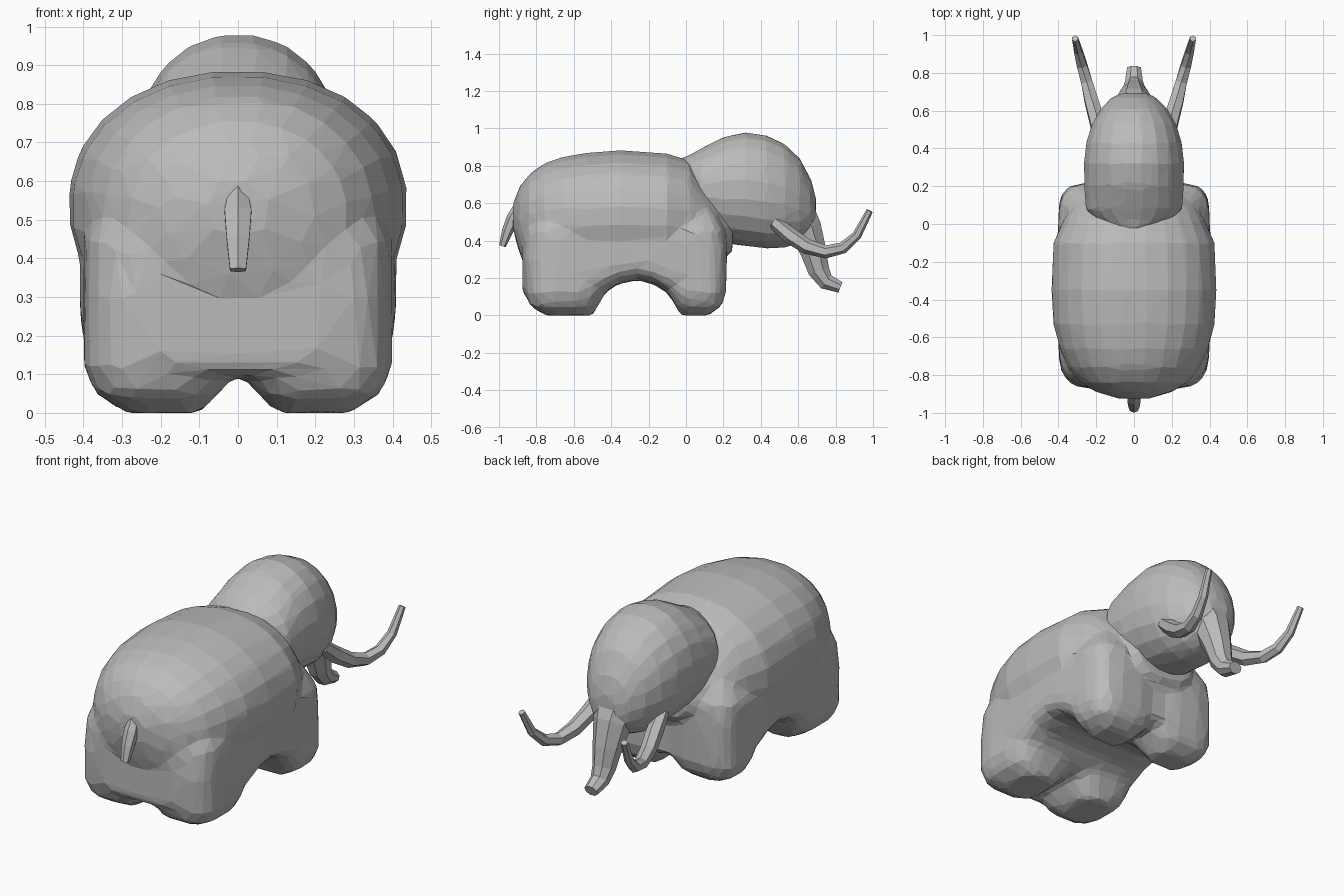
import bpy, bmesh, math
from mathutils import Vector

if "Cube" in bpy.data.objects:
    bpy.data.objects.remove(bpy.data.objects["Cube"])

# One plain grey for the whole animal
grey = bpy.data.materials.new("Stone grey")
grey.use_nodes = True
colour = (0.5, 0.5, 0.5, 1)
grey.diffuse_color = colour
grey.node_tree.nodes["Principled BSDF"].inputs["Base Color"].default_value = colour


def loft(bm, rings, sides, power=2.0):
    """Skin rings of (centre, half-axis u, half-axis v) with capped ends."""
    loops = []
    for centre, u, v in rings:
        loop = []
        for i in range(sides):
            a = 2 * math.pi * (i + 0.5) / sides
            c, s = math.cos(a), math.sin(a)
            c = math.copysign(abs(c) ** (2 / power), c)
            s = math.copysign(abs(s) ** (2 / power), s)
            loop.append(bm.verts.new(centre + u * c + v * s))
        loops.append(loop)
    for a, b in zip(loops, loops[1:]):
        for i in range(sides):
            j = (i + 1) % sides
            bm.faces.new((a[i], a[j], b[j], b[i]))
    bm.faces.new(loops[0][::-1])
    bm.faces.new(loops[-1])


def lengthwise(stations):
    """Upright rings from (y, bottom, top, half width)."""
    return [(Vector((0, y, (lo + hi) / 2)), Vector((w, 0, 0)),
             Vector((0, 0, (hi - lo) / 2))) for y, lo, hi, w in stations]


def level(stations, side):
    """Flat rings from (z, inner x, outer x, back y, front y)."""
    return [(Vector((side * (x0 + x1) / 2, (y0 + y1) / 2, z)),
             Vector(((x1 - x0) / 2, 0, 0)), Vector((0, (y1 - y0) / 2, 0)))
            for z, x0, x1, y0, y1 in stations]


def along(path):
    """Rings square to a path of (x, y, z, half width, half depth)."""
    pts = [Vector(p[:3]) for p in path]
    rings = []
    for i, p in enumerate(path):
        t = (pts[min(i + 1, len(pts) - 1)] - pts[max(i - 1, 0)]).normalized()
        v = t.cross(Vector((1, 0, 0))).normalized()
        rings.append((pts[i], v.cross(t) * p[3], v * p[4]))
    return rings


def finish(bm, name):
    bmesh.ops.recalc_face_normals(bm, faces=bm.faces)
    mesh = bpy.data.meshes.new(name)
    bm.to_mesh(mesh)
    bm.free()
    mesh.materials.append(grey)
    obj = bpy.data.objects.new(name, mesh)
    bpy.context.collection.objects.link(obj)
    return obj


def facet(obj, voxel, smoothing, ratio):
    """Fuse overlapping volumes, then cut down to broad flat facets."""
    fuse = obj.modifiers.new("Fuse", 'REMESH')
    fuse.mode = 'VOXEL'
    fuse.voxel_size = voxel
    soft = obj.modifiers.new("Soften", 'SMOOTH')
    soft.factor = 0.5
    soft.iterations = smoothing
    cut = obj.modifiers.new("Facets", 'DECIMATE')
    cut.ratio = ratio


# Body, with the flanks running straight down into four stout legs
bm = bmesh.new()
loft(bm, lengthwise([
    (-.925, .46, .6, .08), (-.89, .33, .69, .2), (-.84, .25, .755, .285),
    (-.76, .2, .815, .35), (-.66, .19, .85, .395), (-.53, .19, .872, .43),
    (-.35, .19, .886, .44), (-.1, .19, .868, .43), (.02, .2, .83, .375),
    (.1, .24, .73, .33), (.17, .28, .65, .27), (.25, .34, .56, .18)]), 24, 2.15)
# Lower flanks, arched between the front and hind legs
loft(bm, lengthwise([
    (-.875, .12, .45, .22), (-.85, .1, .48, .31), (-.8, .095, .51, .37),
    (-.7, .095, .53, .395), (-.5, .095, .53, .405), (-.43, .125, .53, .408),
    (-.36, .168, .53, .41), (-.26, .188, .53, .41), (-.17, .165, .53, .41),
    (-.09, .115, .53, .408), (.03, .095, .5, .4), (.14, .1, .47, .39),
    (.2, .12, .44, .35)]), 32, 5)
hind = [(0, .1, .29, -.75, -.5), (.05, .05, .37, -.835, -.47),
        (.12, -.01, .4, -.86, -.43), (.3, -.02, .4, -.872, -.35),
        (.45, -.02, .4, -.85, -.32), (.58, .05, .34, -.78, -.4)]
fore = [(0, .1, .29, -.03, .12), (.05, .05, .37, -.055, .19),
        (.12, -.01, .4, -.1, .215), (.3, -.02, .4, -.2, .22),
        (.45, -.02, .4, -.2, .215), (.55, .05, .34, -.15, .16)]
for leg in (hind, fore):
    for side in (-1, 1):
        loft(bm, level(leg, side), 24, 3.2)
facet(finish(bm, "body_and_legs"), .02, 5, .045)

# Domed head, blunt at the nape
bm = bmesh.new()
loft(bm, lengthwise([
    (-.03, .6, .84, .12), (.03, .52, .865, .215), (.08, .45, .895, .258),
    (.2, .385, .957, .266), (.32, .368, .982, .268), (.43, .355, .965, .256),
    (.53, .36, .918, .225), (.61, .385, .84, .178), (.67, .43, .725, .12),
    (.695, .5, .63, .06)]), 20, 2.1)
facet(finish(bm, "head"), .02, 2, .055)

# Tapering trunk
bm = bmesh.new()
loft(bm, along([
    (0, .56, .57, .14, .13), (0, .64, .46, .1, .095), (0, .682, .34, .077, .075),
    (0, .71, .24, .06, .062), (0, .75, .18, .05, .048), (0, .825, .15, .04, .032)]), 8)
finish(bm, "trunk")

# Curved tusks
for side, label in ((1, "left"), (-1, "right")):
    bm = bmesh.new()
    loft(bm, along([
        (side * x, y, z, r, r) for x, y, z, r in (
            (.185, .47, .5, .037), (.2, .56, .425, .044), (.225, .65, .367, .041),
            (.25, .75, .34, .035), (.275, .84, .362, .031), (.295, .915, .43, .025),
            (.312, .982, .56, .018))]), 6)
    finish(bm, label + "_tusk")

# Short tail
bm = bmesh.new()
loft(bm, along([(0, -.88, .6, .02, .03), (0, -.925, .52, .04, .035),
                (0, -.955, .45, .034, .03), (0, -.982, .37, .024, .018)]), 6)
finish(bm, "tail")
